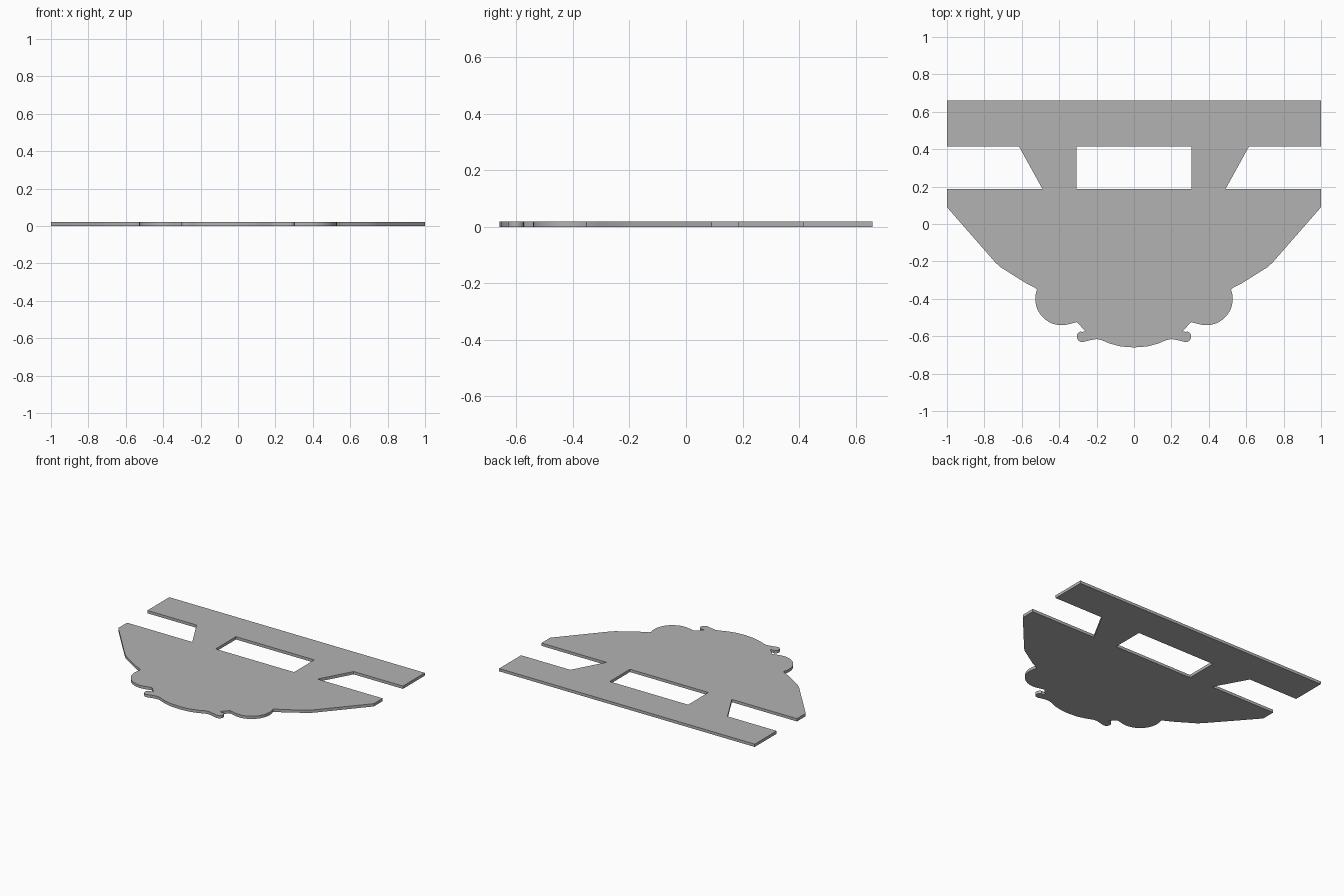
import bpy, bmesh
from math import cos, sin, radians

cube = bpy.data.objects.get("Cube")
if cube:
    bpy.data.objects.remove(cube)

THICKNESS = 0.02


def arc(cx, cy, r, start, end, steps):
    """Points along a circular arc, angles in degrees."""
    angles = [radians(start + (end - start) * i / steps) for i in range(steps + 1)]
    return [(cx + r * cos(a), cy + r * sin(a)) for a in angles]


# Plain grey material
grey = bpy.data.materials.new("plain grey")
grey.use_nodes = True
color = (0.45, 0.45, 0.45, 1)
grey.diffuse_color = color
grey.node_tree.nodes["Principled BSDF"].inputs["Base Color"].default_value = color

# Half outline: rear bar, strut, wide body
outline = [(0, 0.66), (1, 0.66), (1, 0.415), (0.615, 0.415), (0.49, 0.188),
           (1, 0.188), (1, 0.09), (0.74, -0.207), (0.715, -0.23), (0.58, -0.315),
           (0.528, -0.341), (0.519, -0.352)]
# Large round lobe, then the small curl beside the nose
outline += arc(0.387, -0.4, 0.141, 14, -106, 16)
outline += [(0.305, -0.525), (0.26, -0.573), (0.275, -0.577)]
outline += arc(0.277, -0.602, 0.029, 70, -100, 10)
# Shallow curved nose
outline += [(0.23, -0.62), (0.2, -0.615), (0.175, -0.62), (0.13, -0.639),
            (0.07, -0.655), (0, -0.66)]
# Half of the rectangular window
outline += [(0, 0.188), (0.307, 0.188), (0.307, 0.415), (0, 0.415)]

# Extrude the half plate and leave the centre seam open
bm = bmesh.new()
base = bm.faces.new([bm.verts.new((x, y, 0)) for x, y in outline])
result = bmesh.ops.extrude_face_region(bm, geom=[base], use_keep_orig=True)
top = [v for v in result["geom"] if isinstance(v, bmesh.types.BMVert)]
bmesh.ops.translate(bm, verts=top, vec=(0, 0, THICKNESS))
bmesh.ops.recalc_face_normals(bm, faces=bm.faces)
seam = [f for f in bm.faces if all(abs(v.co.x) < 1e-5 for v in f.verts)]
bmesh.ops.delete(bm, geom=seam, context="FACES")
mesh = bpy.data.meshes.new("flat_plate")
bm.to_mesh(mesh)
bm.free()
mesh.materials.append(grey)

plate = bpy.data.objects.new("flat_plate", mesh)
bpy.context.collection.objects.link(plate)

# Mirror across the centre, smooth the curved rim only
mirror = plate.modifiers.new("mirror", "MIRROR")
mirror.use_clip = True
bpy.ops.object.select_all(action="DESELECT")
plate.select_set(True)
bpy.context.view_layer.objects.active = plate
bpy.ops.object.modifier_apply(modifier=mirror.name)
bpy.ops.object.shade_smooth_by_angle(angle=radians(30))
